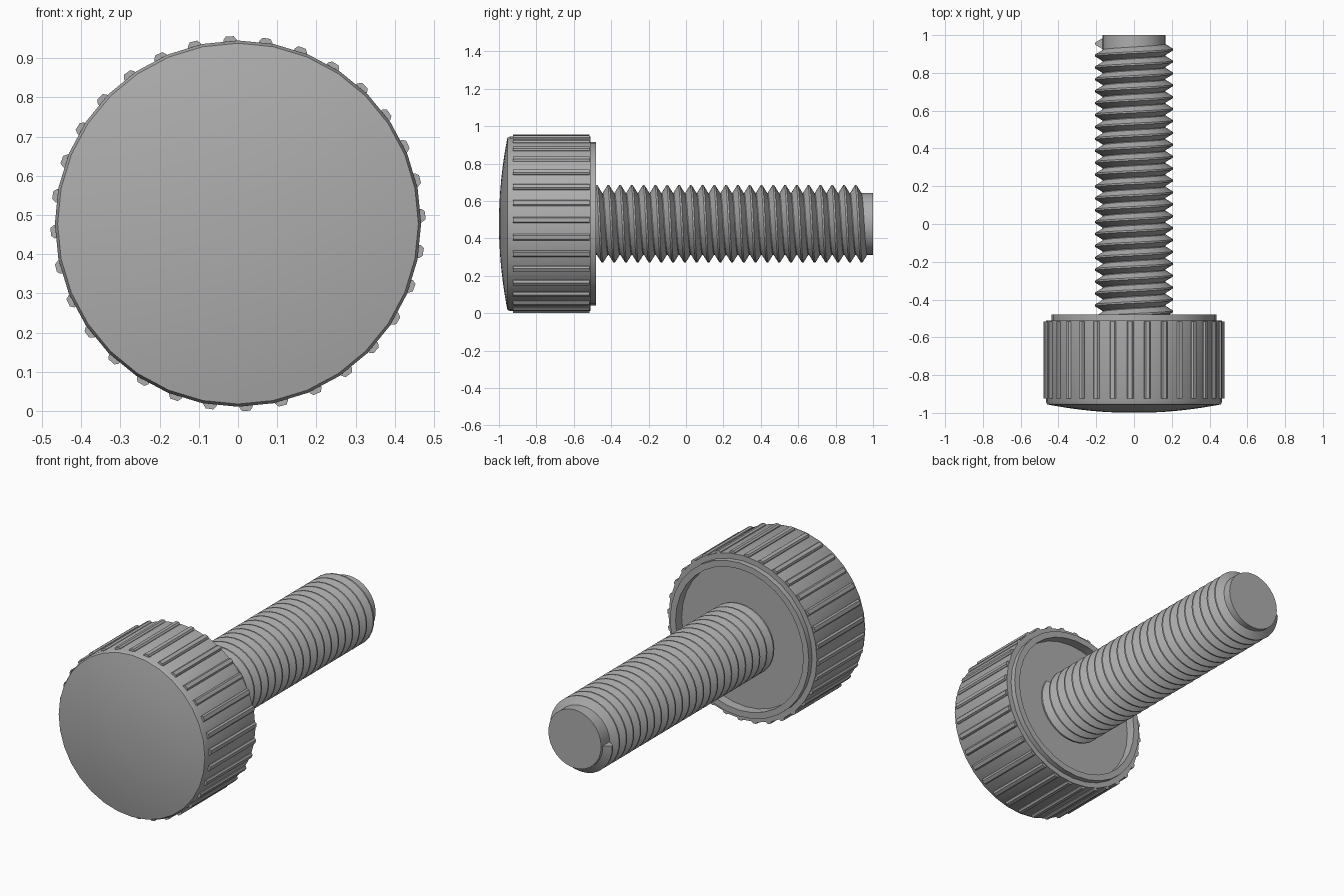
import bpy, bmesh
from math import sin, cos, pi, radians

AXIS_Z = 0.478
SIDES = 32

cube = bpy.data.objects.get("Cube")
if cube:
    bpy.data.objects.remove(cube, do_unlink=True)

steel = bpy.data.materials.new("grey_steel")
steel.use_nodes = True
colour = (0.42, 0.42, 0.42, 1)
steel.diffuse_color = colour
steel.node_tree.nodes["Principled BSDF"].inputs["Base Color"].default_value = colour


def polar(r, angle, y):
    """Point around the screw axis; angle 0 is up, a quarter turn is +x."""
    return (r * sin(angle), y, AXIS_Z + r * cos(angle))


def finish(name, bm):
    bmesh.ops.recalc_face_normals(bm, faces=bm.faces)
    mesh = bpy.data.meshes.new(name)
    bm.to_mesh(mesh)
    bm.free()
    mesh.materials.append(steel)
    obj = bpy.data.objects.new(name, mesh)
    bpy.context.collection.objects.link(obj)
    bpy.ops.object.select_all(action='DESELECT')
    obj.select_set(True)
    bpy.context.view_layer.objects.active = obj
    bpy.ops.object.shade_smooth_by_angle(angle=radians(30))
    return obj


def skin(bm, sections, closed_section):
    """Bridge consecutive sections with quads and cap both ends."""
    rows = [[bm.verts.new(p) for p in s] for s in sections]
    n = len(rows[0])
    for a, b in zip(rows, rows[1:]):
        for i in range(n if closed_section else n - 1):
            j = (i + 1) % n
            bm.faces.new((a[i], a[j], b[j], b[i]))
    bm.faces.new(rows[0])
    bm.faces.new(rows[-1])


def lathe(name, profile):
    bm = bmesh.new()
    skin(bm, [[polar(r, 2 * pi * i / SIDES, y) for i in range(SIDES)]
              for r, y in profile], True)
    return finish(name, bm)


# Knob: shallow dome, straight side, stepped rear rim and recessed back
dome = [(r, -1 + 0.045 * (r / 0.46) ** 2)
        for r in (0.08, 0.16, 0.24, 0.31, 0.37, 0.42, 0.46)]
lathe("knob_head", dome + [(0.467, -0.94), (0.467, -0.51), (0.437, -0.51),
                           (0.437, -0.48), (0.402, -0.48), (0.402, -0.535)])

# Grip ribs around the knob
bm = bmesh.new()
rib_section = [(-0.017, 0.455), (-0.017, 0.469), (-0.010, 0.478),
               (0.010, 0.478), (0.017, 0.469), (0.017, 0.455)]
for k in range(SIDES):
    a = radians(-2.5) + 2 * pi * k / SIDES
    skin(bm, [[(r * sin(a) + s * cos(a), y, AXIS_Z + r * cos(a) - s * sin(a))
               for s, r in rib_section] for y in (-0.925, -0.515)], True)
finish("grip_ribs", bm)

# Shaft core with a plain tip
lathe("shaft_core", [(0.166, -0.55), (0.166, 1.0)])

# Right-handed thread wound along the shaft
PITCH = 0.063
END_Y = 0.955
TURNS = 23.6
thread_section = [(0.163, -0.5), (0.207, -0.07), (0.207, 0.07), (0.163, 0.5)]
steps = int(TURNS * SIDES)
sections = []
for i in range(steps + 1):
    back = (steps - i) / SIDES
    angle = 1.5 * pi - 2 * pi * back
    sections.append([polar(r, angle, END_Y + PITCH * (w - back))
                     for r, w in thread_section])
bm = bmesh.new()
skin(bm, sections, True)
finish("screw_thread", bm)
